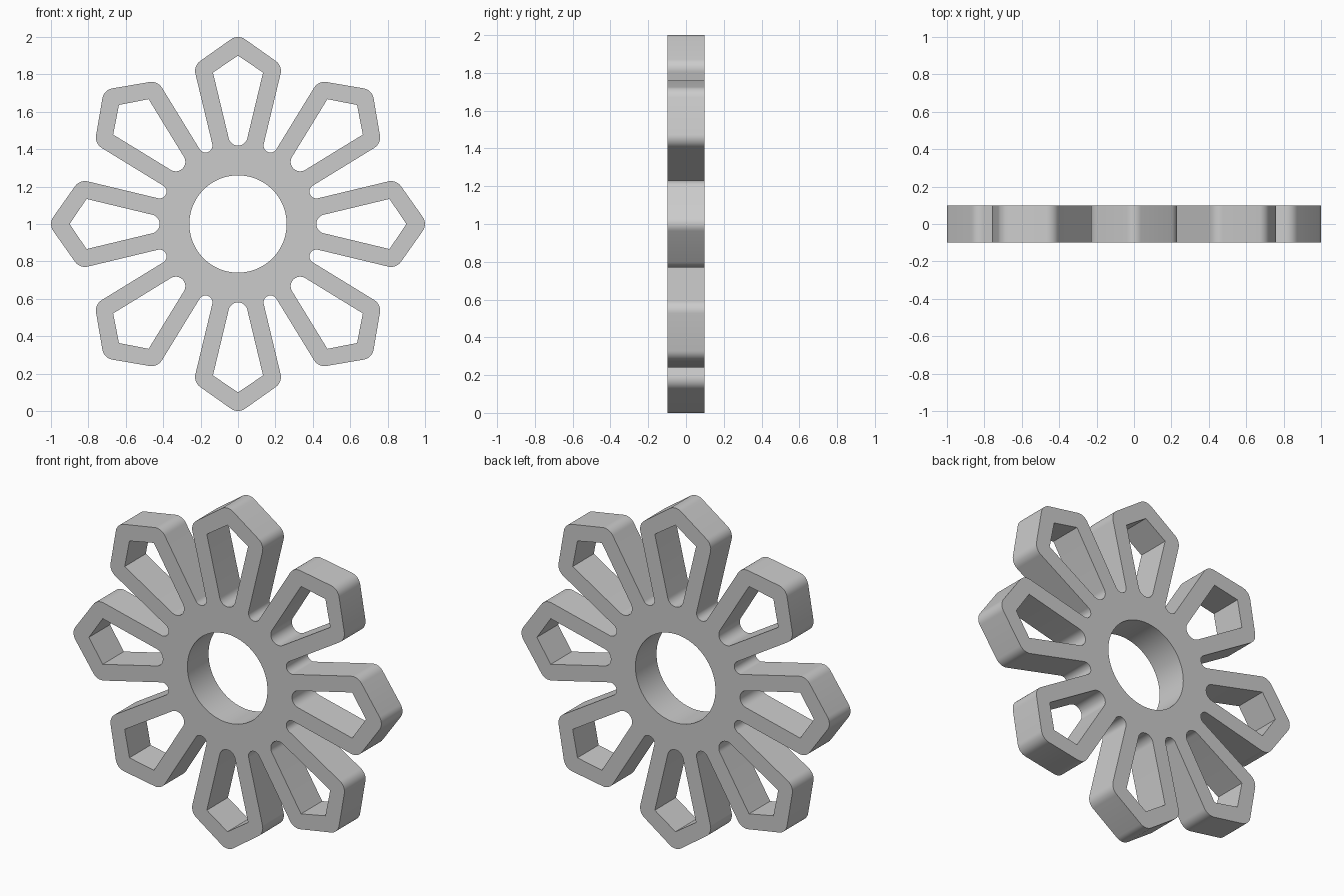
import bpy, bmesh, math
from mathutils import Vector, Matrix

if "Cube" in bpy.data.objects:
    bpy.data.objects.remove(bpy.data.objects["Cube"])

PETALS = 8
HALF_DEPTH = 0.098
HUB_RADIUS = 0.26
STEP = 2 * math.pi / PETALS


def fillet(corners):
    """Round each (x, y, radius) corner of a closed polygon."""
    out = []
    n = len(corners)
    for i, (x, y, r) in enumerate(corners):
        p = Vector((x, y))
        if r == 0:
            out.append(p)
            continue
        a = (Vector(corners[i - 1][:2]) - p).normalized()
        b = (Vector(corners[(i + 1) % n][:2]) - p).normalized()
        half = a.angle(b) / 2
        centre = p + (a + b).normalized() * (r / math.sin(half))
        start = p + a * (r / math.tan(half)) - centre
        end = p + b * (r / math.tan(half)) - centre
        sweep = math.atan2(start.x * end.y - start.y * end.x, start.dot(end))
        segs = max(4, round(abs(sweep) / math.radians(9)))
        for k in range(segs + 1):
            out.append(centre + Matrix.Rotation(sweep * k / segs, 2) @ start)
    return out


def turn(x, y, angle):
    return Matrix.Rotation(angle, 2) @ Vector((x, y))


# Outer silhouette: notch, shoulder, tip, shoulder for each petal (petal points up)
petal = [(0.0832, 0.2009, 0.037), (0.238, 0.846, 0.065),
         (0, 1.0143, 0.065), (-0.238, 0.846, 0.065)]
outer = []
for i in range(PETALS):
    for x, y, r in petal:
        outer.append((*turn(x, y, i * STEP), r))
loops = [fillet(outer)]

# Window in each petal: sharp outer corners, round inner end
window = fillet([(0, 0.252, 0.051), (0.134, 0.81, 0), (0, 0.90, 0), (-0.134, 0.81, 0)])
for i in range(PETALS):
    loops.append([turn(p.x, p.y, i * STEP) for p in window])

# Round centre hole
loops.append([turn(HUB_RADIUS, 0, 2 * math.pi * k / 96) for k in range(96)])

# Fill the profile and extrude it through the depth
bm = bmesh.new()
for loop in loops:
    vs = [bm.verts.new((p.x, -HALF_DEPTH, p.y + 1)) for p in loop]
    for i, v in enumerate(vs):
        bm.edges.new((vs[i - 1], v))
bmesh.ops.triangle_fill(bm, use_beauty=True, use_dissolve=False, edges=bm.edges[:])
ext = bmesh.ops.extrude_face_region(bm, geom=bm.faces[:], use_keep_orig=True)
bmesh.ops.translate(bm, vec=(0, 2 * HALF_DEPTH, 0),
                    verts=[g for g in ext["geom"] if isinstance(g, bmesh.types.BMVert)])
bmesh.ops.recalc_face_normals(bm, faces=bm.faces[:])

mesh = bpy.data.meshes.new("flower_wheel")
bm.to_mesh(mesh)
bm.free()
wheel = bpy.data.objects.new("flower_wheel", mesh)
bpy.context.collection.objects.link(wheel)
bpy.context.view_layer.objects.active = wheel
wheel.select_set(True)
bpy.ops.object.shade_smooth_by_angle(angle=math.radians(30))
